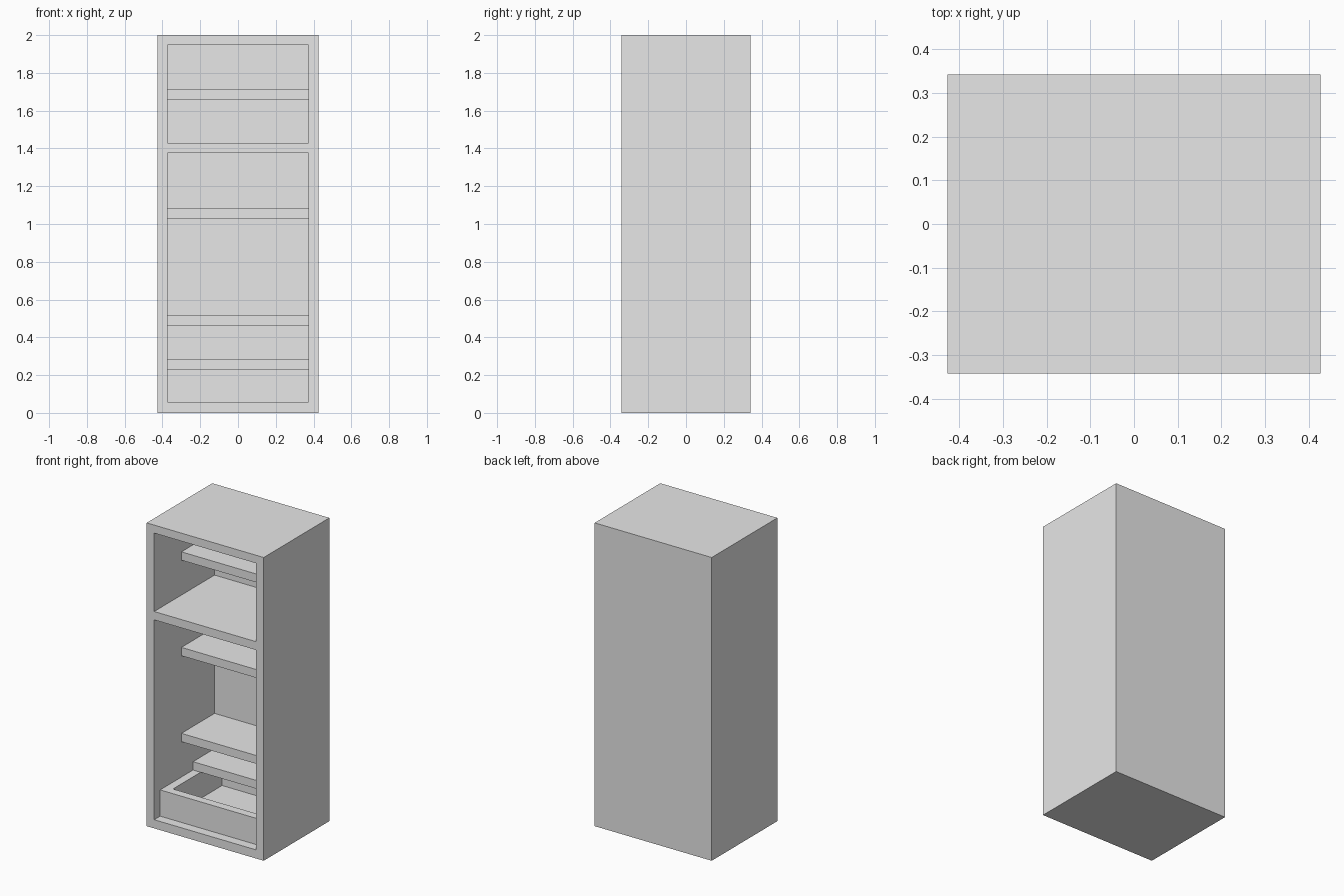
import bpy, bmesh
from mathutils import Vector

cube = bpy.data.objects.get("Cube")
if cube:
    bpy.data.objects.remove(cube, do_unlink=True)

W, D, H = 0.427, 0.342, 2.0      # half width, half depth, height
T = 0.055                        # board thickness
IX, BACK = W - T, D - T          # inner half width, inner back plane
FLOOR, DIV_LOW, DIV_TOP, CEIL = 0.057, 1.375, 1.43, 1.947

grey = bpy.data.materials.new("plain_grey")
grey.use_nodes = True
grey.diffuse_color = (0.8, 0.8, 0.8, 1)
grey.node_tree.nodes["Principled BSDF"].inputs["Base Color"].default_value = (0.8, 0.8, 0.8, 1)


def finish(name, bm):
    bmesh.ops.recalc_face_normals(bm, faces=bm.faces[:])
    mesh = bpy.data.meshes.new(name)
    bm.to_mesh(mesh)
    bm.free()
    mesh.materials.append(grey)
    obj = bpy.data.objects.new(name, mesh)
    bpy.context.collection.objects.link(obj)
    return obj


def box_mesh(lo, hi):
    bm = bmesh.new()
    bmesh.ops.create_cube(bm, size=1)
    lo, hi = Vector(lo), Vector(hi)
    bmesh.ops.scale(bm, vec=hi - lo, verts=bm.verts[:])
    bmesh.ops.translate(bm, vec=(lo + hi) / 2, verts=bm.verts[:])
    return bm


# Cabinet: solid block with two compartments pushed in from the front
bm = box_mesh((-W, -D, 0), (W, D, H))
cuts = [((x, 0, 0), (1, 0, 0)) for x in (-IX, IX)]
cuts += [((0, 0, z), (0, 0, 1)) for z in (FLOOR, DIV_LOW, DIV_TOP, CEIL)]
for co, no in cuts:
    bmesh.ops.bisect_plane(bm, geom=bm.verts[:] + bm.edges[:] + bm.faces[:],
                           plane_co=co, plane_no=no)


def is_opening(face):
    c = face.calc_center_median()
    return (c.y < -D + 0.001 and abs(c.x) < IX
            and (FLOOR < c.z < DIV_LOW or DIV_TOP < c.z < CEIL))


openings = [f for f in bm.faces if is_opening(f)]
pushed = bmesh.ops.extrude_discrete_faces(bm, faces=openings)["faces"]
for f in pushed:
    bmesh.ops.translate(bm, vec=(0, BACK + D, 0), verts=f.verts[:])
finish("cabinet", bm)

# Shelves: name, front edge y, underside z
shelves = [("upper_shelf", -0.058, 1.66), ("middle_shelf", -0.058, 1.03),
           ("lower_shelf", -0.058, 0.463), ("bottom_back_shelf", 0.063, 0.23)]
for name, front, z in shelves:
    finish(name, box_mesh((-IX, front, z), (IX, BACK, z + T)))

# Bottom drawer: U-shaped frame, front board with a side board at each end
DF, DTOP = -0.28, 0.23
outline = [(-IX, DF), (IX, DF), (IX, BACK), (IX - T, BACK),
           (IX - T, DF + T), (-IX + T, DF + T), (-IX + T, BACK), (-IX, BACK)]
bm = bmesh.new()
base = bm.faces.new([bm.verts.new((x, y, FLOOR)) for x, y in outline])
top = bmesh.ops.extrude_face_region(bm, geom=[base], use_keep_orig=True)["geom"]
bmesh.ops.translate(bm, vec=(0, 0, DTOP - FLOOR),
                    verts=[v for v in top if isinstance(v, bmesh.types.BMVert)])
finish("bottom_drawer", bm)
